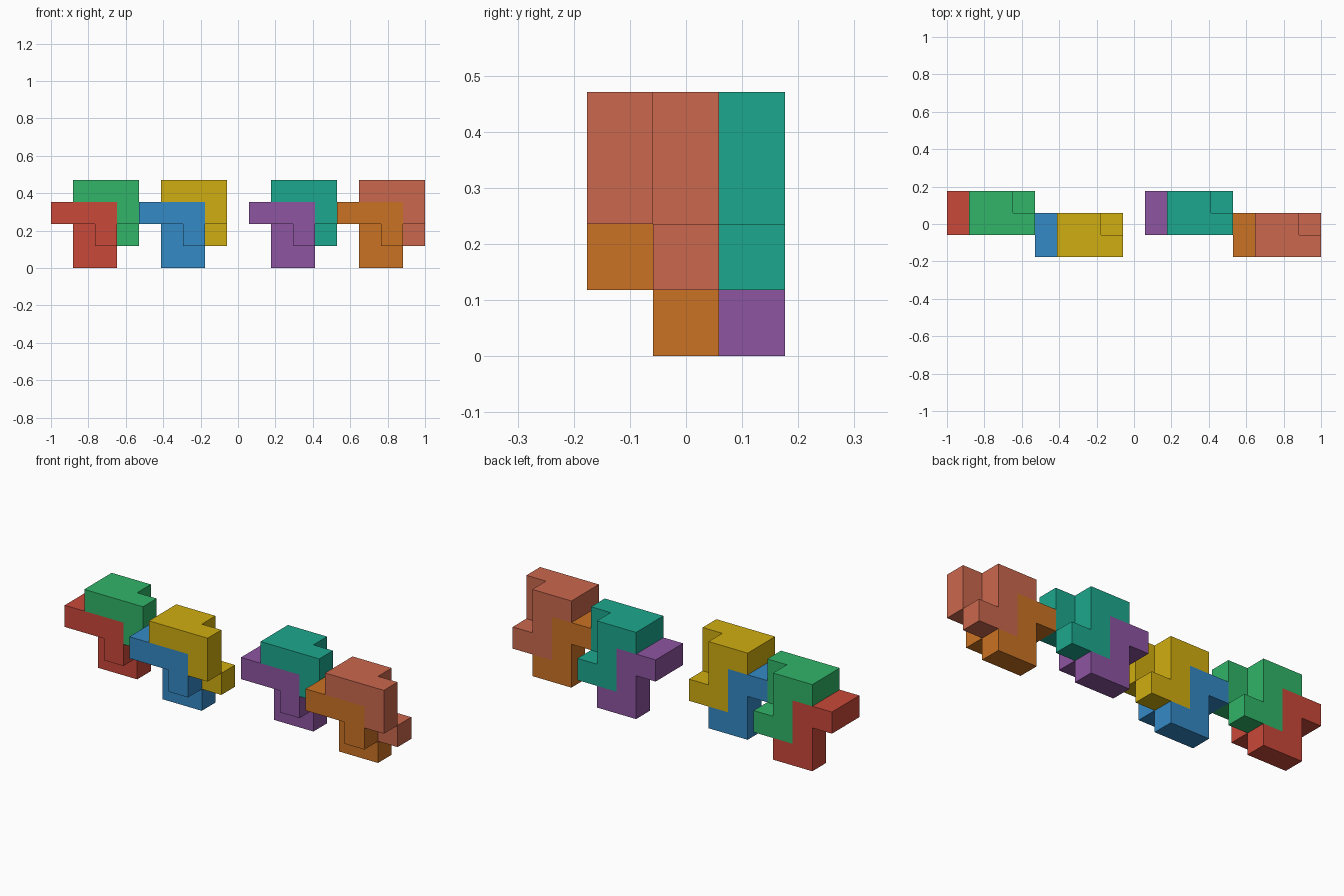
import bpy, bmesh
from mathutils import Vector

if "Cube" in bpy.data.objects:
    bpy.data.objects.remove(bpy.data.objects["Cube"])

U = 2 / 17  # edge of one cube cell

# Cells (x, y, z); y 0 is the front layer, y 1 the back layer
LOWER = [(0, 0, 2), (1, 0, 2), (2, 0, 2), (2, 0, 1),
         (0, 1, 2), (1, 1, 2), (1, 1, 1), (1, 1, 0), (2, 1, 0)]
UPPER = [(1, 0, 3), (2, 0, 3), (3, 0, 3), (3, 0, 2),
         (1, 1, 3), (2, 1, 3), (2, 1, 2), (2, 1, 1), (3, 1, 1)]


def make_material(name, rgb):
    mat = bpy.data.materials.new(name)
    mat.diffuse_color = [(c / 255) ** 2.2 for c in rgb] + [1]
    mat.use_nodes = True
    mat.node_tree.nodes["Principled BSDF"].inputs["Base Color"].default_value = mat.diffuse_color
    return mat


def make_block(name, cells, offset, rgb):
    """Join cube cells into one block, keeping only its outer faces."""
    bm = bmesh.new()
    filled = set(cells)
    for cell in cells:
        for axis in range(3):
            for side in (0, 1):
                step = [0, 0, 0]
                step[axis] = 2 * side - 1
                if tuple(c + s for c, s in zip(cell, step)) in filled:
                    continue
                corners = []
                for a, b in ((0, 0), (1, 0), (1, 1), (0, 1)):
                    p = Vector(cell)
                    p[axis] += side
                    p[(axis + 1) % 3] += a
                    p[(axis + 2) % 3] += b
                    corners.append(bm.verts.new((p + offset) * U))
                bm.faces.new(corners if side else corners[::-1])
    bmesh.ops.remove_doubles(bm, verts=bm.verts, dist=U * 0.01)
    # merge coplanar squares into clean flat faces
    bmesh.ops.dissolve_limit(bm, angle_limit=0.01, verts=bm.verts, edges=bm.edges)
    mesh = bpy.data.meshes.new(name)
    bm.to_mesh(mesh)
    bm.free()
    mesh.materials.append(make_material(name + "_colour", rgb))
    bpy.context.collection.objects.link(bpy.data.objects.new(name, mesh))


# Four interlocking pairs: cell offset in x and y, lower and upper colours
PAIRS = [
    (0, 1, ("red", (200, 74, 60)), ("green", (52, 179, 104))),
    (4, 0, ("blue", (55, 136, 196)), ("yellow", (207, 172, 24))),
    (9, 1, ("purple", (140, 85, 160)), ("teal", (34, 166, 140))),
    (13, 0, ("orange", (201, 114, 40)), ("coral", (201, 103, 78))),
]
for x, y, (low, low_rgb), (up, up_rgb) in PAIRS:
    offset = Vector((x - 8.5, y - 1.5, 0))
    make_block(low + "_lower_block", LOWER, offset, low_rgb)
    make_block(up + "_upper_block", UPPER, offset, up_rgb)
